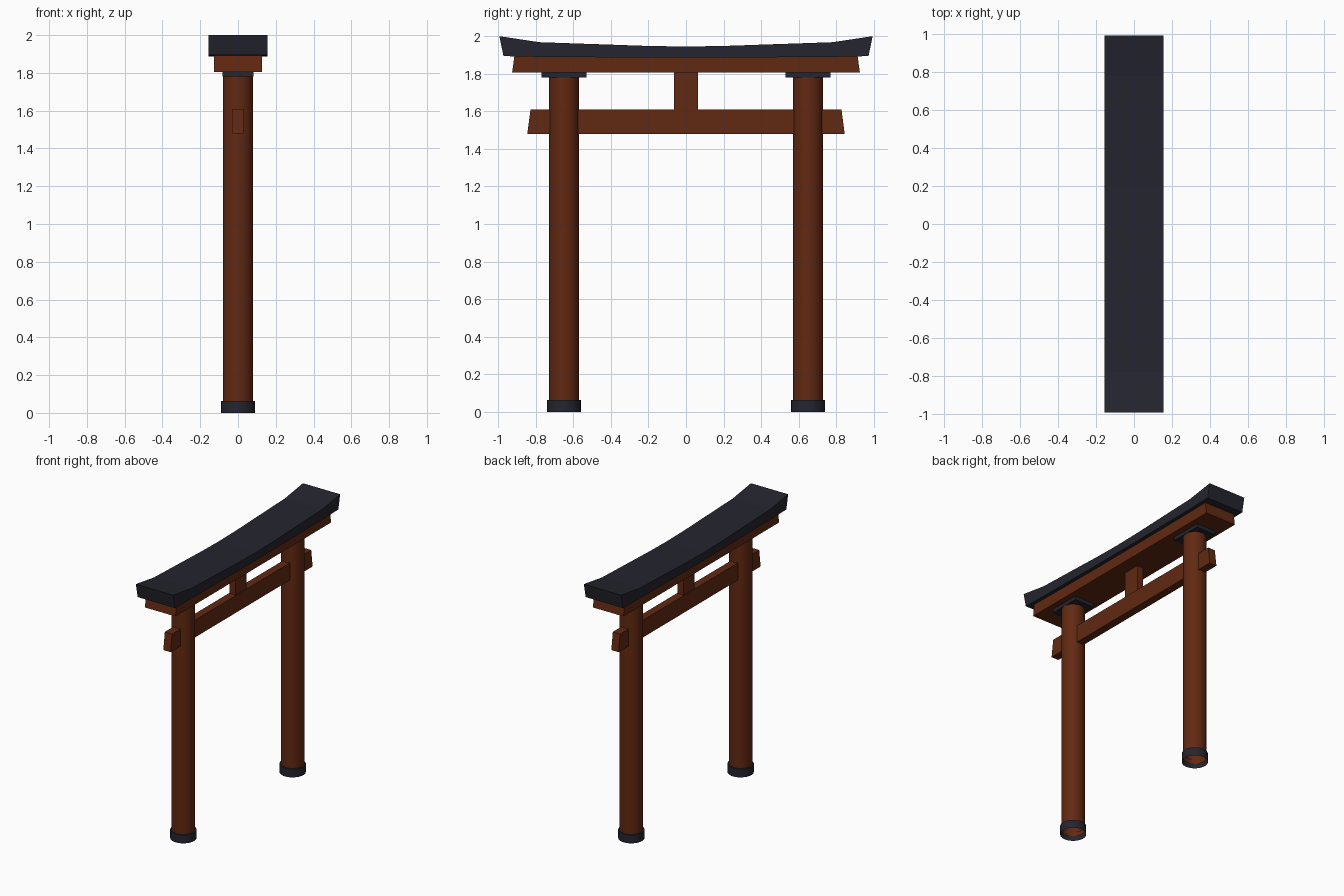
import bpy, bmesh, math

if "Cube" in bpy.data.objects:
    bpy.data.objects.remove(bpy.data.objects["Cube"])

def material(name, rgb):
    m = bpy.data.materials.new(name)
    m.diffuse_color = (*rgb, 1)
    m.use_nodes = True
    m.node_tree.nodes["Principled BSDF"].inputs["Base Color"].default_value = m.diffuse_color
    return m

BROWN = material("red_brown_wood", (0.12, 0.022, 0.006))
DARK = material("dark_slate", (0.018, 0.018, 0.028))

def finish(name, bm, mat):
    bmesh.ops.recalc_face_normals(bm, faces=bm.faces)
    me = bpy.data.meshes.new(name)
    bm.to_mesh(me)
    bm.free()
    me.materials.append(mat)
    ob = bpy.data.objects.new(name, me)
    bpy.context.collection.objects.link(ob)
    return ob

def extruded(name, profile, half_x, mat):
    """Closed (y, z) outline extruded symmetrically along x."""
    bm = bmesh.new()
    f = bm.faces.new([bm.verts.new((-half_x, y, z)) for y, z in profile])
    new = bmesh.ops.extrude_face_region(bm, geom=[f])["geom"]
    bmesh.ops.translate(bm, vec=(2 * half_x, 0, 0),
                        verts=[v for v in new if isinstance(v, bmesh.types.BMVert)])
    return finish(name, bm, mat)

def beam(name, y_bot, y_top, z0, z1, half_x, mat, y=0):
    return extruded(name, [(y - y_bot, z0), (y + y_bot, z0),
                           (y + y_top, z1), (y - y_top, z1)], half_x, mat)

def lathe(name, profile, y, mat, sides=32):
    """Open (radius, z) outline turned around a vertical axis."""
    bm = bmesh.new()
    rings = [[bm.verts.new((r * math.cos(2 * math.pi * i / sides),
                            y + r * math.sin(2 * math.pi * i / sides), z))
              for i in range(sides)] for r, z in profile]
    for a, b in zip(rings, rings[1:]):
        for i in range(sides):
            j = (i + 1) % sides
            bm.faces.new((a[i], a[j], b[j], b[i]))
    ob = finish(name, bm, mat)
    bpy.context.view_layer.objects.active = ob
    ob.select_set(True)
    bpy.ops.object.shade_smooth_by_angle(angle=math.radians(35))
    ob.select_set(False)
    return ob

# Pillars with base collars and cap plates
for side, y in (("left", -0.65), ("right", 0.65)):
    lathe("pillar_" + side, [(0.08, 0.03), (0.08, 1.79)], y, BROWN)
    lathe("base_collar_" + side, [(0.09, 0), (0.09, 0.063), (0.079, 0.063)], y, DARK)
    beam("cap_plate_" + side, 0.12, 0.12, 1.78, 1.806, 0.081, DARK, y)

# Tie beam, centre strut and upper beam
beam("tie_beam", 0.845, 0.828, 1.48, 1.61, 0.03, BROWN)
beam("centre_strut", 0.065, 0.065, 1.60, 1.82, 0.024, BROWN)
beam("upper_beam", 0.926, 0.914, 1.806, 1.893, 0.127, BROWN)

# Curved roof beam, outline mirrored about the centre
top = [(0.994, 2.0), (0.78, 1.968), (0.4, 1.955), (0.2, 1.948)]
bottom = [(0.2, 1.886), (0.78, 1.89), (0.972, 1.894)]
half = bottom + top
outline = half + [(0, 1.945)] + [(-y, z) for y, z in reversed(half)]
extruded("roof_beam", outline, 0.155, DARK)
